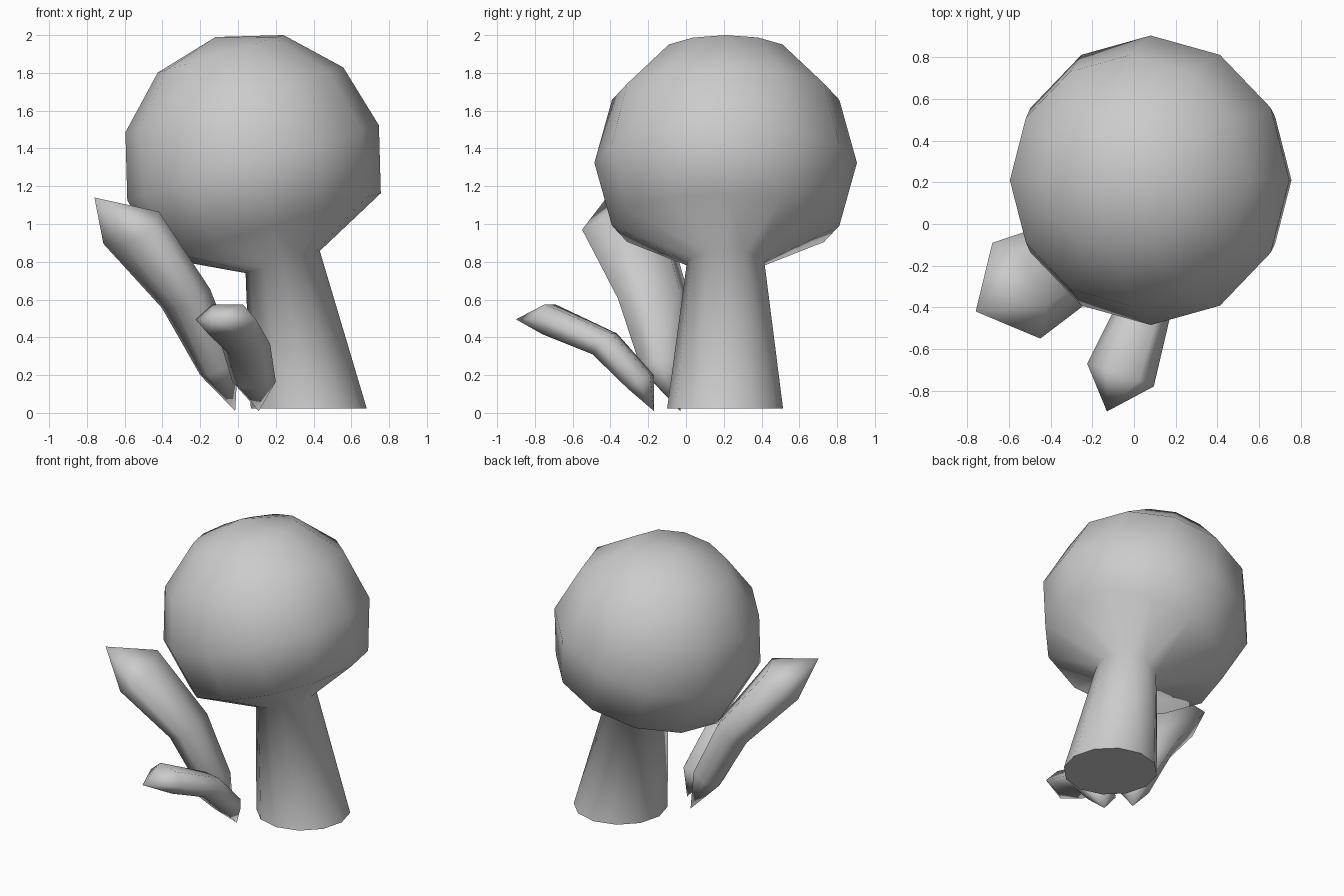
import bpy, bmesh, math
from mathutils import Matrix, Vector

if "Cube" in bpy.data.objects:
    bpy.data.objects.remove(bpy.data.objects["Cube"])


def loft(name, rings, start_tip=None, end_tip=None):
    """Skin a list of vertex rings; ends close to a tip point or a flat sharp cap."""
    bm = bmesh.new()
    loops = [[bm.verts.new(p) for p in ring] for ring in rings]
    n = len(loops[0])
    for a, b in zip(loops, loops[1:]):
        for i in range(n):
            j = (i + 1) % n
            bm.faces.new((a[i], a[j], b[j], b[i]))
    for loop, tip in ((loops[0], start_tip), (loops[-1], end_tip)):
        if tip is None:
            cap = bm.faces.new(loop)
            for e in cap.edges:
                e.smooth = False
        else:
            t = bm.verts.new(tip)
            for i in range(n):
                bm.faces.new((loop[i], loop[(i + 1) % n], t))
    for f in bm.faces:
        f.smooth = True
    bmesh.ops.recalc_face_normals(bm, faces=bm.faces)
    mesh = bpy.data.meshes.new(name)
    bm.to_mesh(mesh)
    bm.free()
    obj = bpy.data.objects.new(name, mesh)
    bpy.context.collection.objects.link(obj)
    return obj


def circle(radius, height, matrix):
    return [matrix @ Vector((radius * math.cos(a), radius * math.sin(a), height))
            for a in (math.tau * i / 12 for i in range(12))]


# Round head and leaning stem: a tilted 12-sided ball running into a flared stem
R = 0.695
tilt = Matrix.Translation((0.08, 0.21, 1.324)) @ Matrix.Rotation(math.radians(-16.6), 4, 'Y')
rings = [circle(R * math.sin(math.radians(a)), R * math.cos(math.radians(a)), tilt)
         for a in (30, 60, 90, 120)]
rings.append(circle(0.205, -0.548, tilt))
rings.append(circle(0.307, 0, Matrix.Translation((0.375, 0.207, 0.022))))
loft("round_head_and_stem", rings, start_tip=tilt @ Vector((0, 0, R)))


# Leaves: flattened hexagonal sections (centre, half width, half thickness)
def leaf(name, base, sections, tip):
    rings = []
    for c, w, t in sections:
        c, w, t = Vector(c), Vector(w), Vector(t)
        rings.append([c + w * u + t * v for u, v in
                      ((1, 0), (.5, 1), (-.5, 1), (-1, 0), (-.5, -1), (.5, -1))])
    loft(name, rings, base, tip)


leaf("large_leaf", (-0.015, -0.03, 0.01), [
    ((-0.10, -0.12, 0.24), (0.04, -0.12, 0), (0.08, 0.03, 0.04)),
    ((-0.275, -0.17, 0.605), (0.075, -0.19, 0), (0.09, 0.04, 0.05)),
    ((-0.565, -0.32, 0.98), (0.115, -0.23, -0.01), (0.09, 0.05, 0.09)),
], (-0.76, -0.42, 1.14))

leaf("small_leaf", (0.11, -0.17, 0.01), [
    ((0.085, -0.24, 0.165), (0.115, -0.02, 0), (0.01, 0.06, 0.035)),
    ((0.04, -0.43, 0.365), (0.13, -0.03, 0), (0.02, 0.05, 0.055)),
    ((-0.065, -0.725, 0.495), (0.16, -0.055, 0), (0.01, 0.005, 0.08)),
], (-0.13, -0.90, 0.495))
